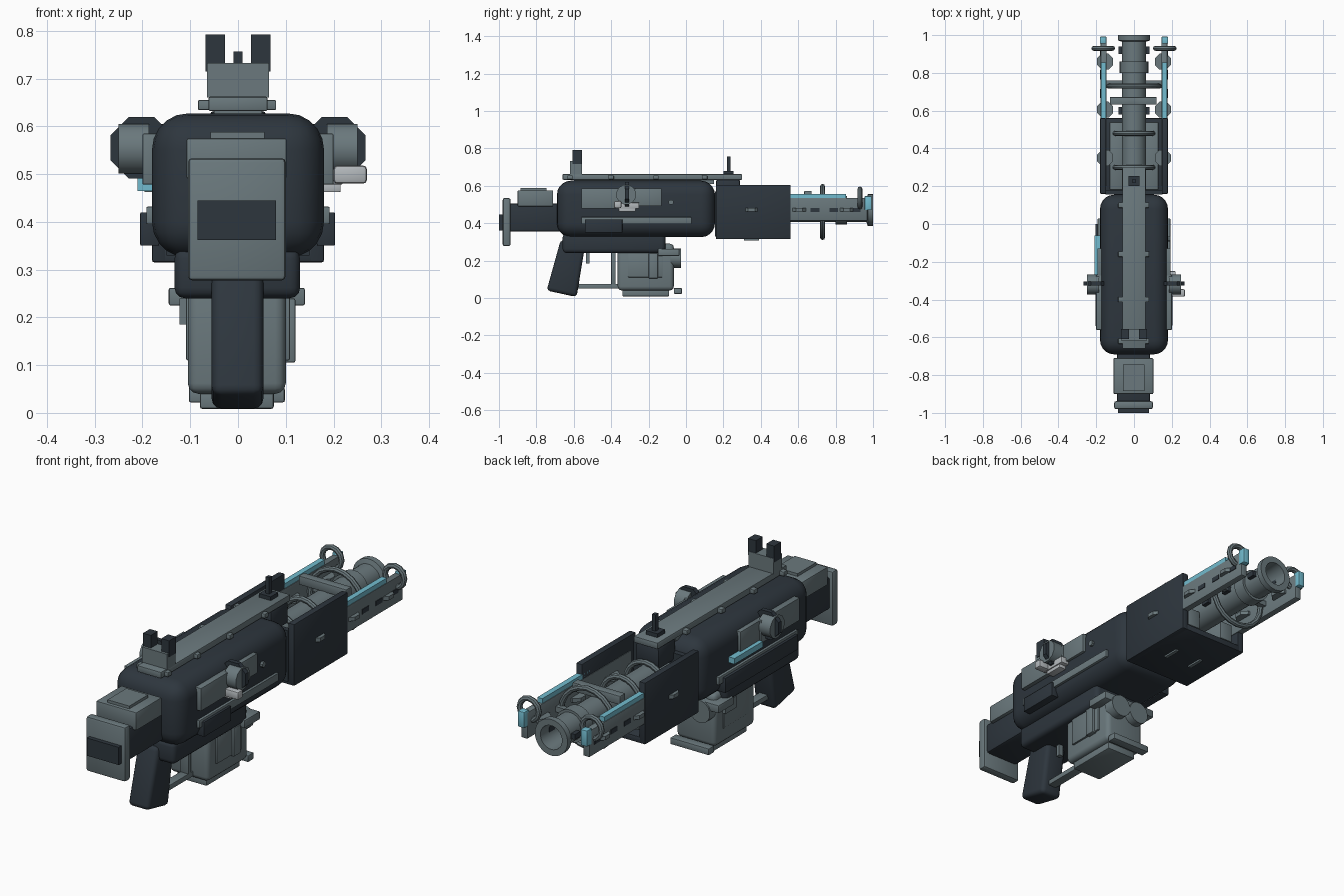
import bpy, bmesh, math
from mathutils import Matrix, Vector

cube = bpy.data.objects.get("Cube")
if cube:
    bpy.data.objects.remove(cube)


def material(name, color):
    m = bpy.data.materials.new(name)
    m.use_nodes = True
    m.diffuse_color = (*color, 1)
    m.node_tree.nodes["Principled BSDF"].inputs["Base Color"].default_value = (*color, 1)
    return m


GREY = material("steel grey", (0.145, 0.19, 0.205))
DARK = material("dark slate", (0.027, 0.037, 0.048))
CYAN = material("glow cyan", (0.17, 0.5, 0.62))
LIGHT = material("pale metal", (0.45, 0.48, 0.5))


def finish(name, bm, mat, smooth=True):
    bmesh.ops.recalc_face_normals(bm, faces=bm.faces)
    mesh = bpy.data.meshes.new(name)
    bm.to_mesh(mesh)
    bm.free()
    mesh.materials.append(mat)
    if smooth:
        mesh.shade_smooth()
        mesh.set_sharp_from_angle(angle=math.radians(35))
    ob = bpy.data.objects.new(name, mesh)
    bpy.context.collection.objects.link(ob)
    return ob


def bevel_all(bm, width, seg):
    if width:
        bmesh.ops.bevel(bm, geom=bm.edges[:], offset=width, segments=seg,
                        profile=0.5, affect='EDGES')


def box(name, x, y, z, mat, bevel=0, seg=2):
    """Box from (low, high) pairs on each axis."""
    bm = bmesh.new()
    bmesh.ops.create_cube(bm, size=1)
    for v in bm.verts:
        v.co = Vector([(r[0] + r[1]) / 2 + c * (r[1] - r[0]) for r, c in zip((x, y, z), v.co)])
    bevel_all(bm, bevel, seg)
    return finish(name, bm, mat, bevel > 0)


def mirrored(name, x, y, z, mat, bevel=0):
    box("left_" + name, x, y, z, mat, bevel)
    box("right_" + name, (-x[1], -x[0]), y, z, mat, bevel)


def cylinder(name, center, radius, depth, axis, mat, sides=16):
    bm = bmesh.new()
    turn = {'X': Matrix.Rotation(math.pi / 2, 4, 'Y'),
            'Y': Matrix.Rotation(math.pi / 2, 4, 'X'), 'Z': Matrix()}[axis]
    spin = Matrix.Rotation(math.pi / sides, 4, 'Z')
    bmesh.ops.create_cone(bm, cap_ends=True, segments=sides, radius1=radius, radius2=radius,
                          depth=depth, matrix=Matrix.Translation(center) @ turn @ spin)
    return finish(name, bm, mat, sides > 8)


def lathe(name, center, profile, mat, steps=24):
    """Turn a closed (radius, y) profile about the y axis."""
    bm = bmesh.new()
    vs = [bm.verts.new((r, h, 0)) for r, h in profile]
    es = [bm.edges.new((vs[i - 1], vs[i])) for i in range(len(vs))]
    bmesh.ops.spin(bm, geom=vs + es, cent=(0, 0, 0), axis=(0, 1, 0),
                   angle=math.tau, steps=steps)
    bmesh.ops.remove_doubles(bm, verts=bm.verts, dist=0.0001)
    bmesh.ops.translate(bm, verts=bm.verts, vec=center)
    return finish(name, bm, mat)


def ring(name, center, major, minor, mat, steps):
    pts = [(major + minor * math.cos(math.tau * i / 8), minor * math.sin(math.tau * i / 8))
           for i in range(8)]
    return lathe(name, center, pts, mat, steps)


# receiver body and lower frame
box("receiver_body", (-.18, .18), (-.69, .155), (.325, .627), DARK, .075, 5)
box("lower_frame", (-.133, .13), (-.66, -.11), (.24, .345), DARK, .022, 3)

# raked grip
bm = bmesh.new()
side = [bm.verts.new((-.055, y, z)) for y, z in
        ((-.67, .31), (-.535, .31), (-.585, .005), (-.745, .04))]
face = bm.faces.new(side)
ext = bmesh.ops.extrude_face_region(bm, geom=[face])
bmesh.ops.translate(bm, vec=(.108, 0, 0),
                    verts=[g for g in ext["geom"] if isinstance(g, bmesh.types.BMVert)])
bmesh.ops.recalc_face_normals(bm, faces=bm.faces)
bevel_all(bm, .02, 3)
finish("grip", bm, DARK)

# trigger and guard
box("trigger", (-.012, .012), (-.535, -.515), (.185, .25), GREY)
box("trigger_guard_base", (-.022, .022), (-.6, -.36), (.05, .075), GREY, .004)
box("trigger_guard_post", (-.022, .022), (-.4, -.377), (.06, .25), GREY, .004)

# stock
box("stock_neck", (-.09, .085), (-.96, -.66), (.355, .505), DARK, .012)
box("stock_cheek", (-.108, .102), (-.9, -.71), (.49, .575), GREY, .005)
box("stock_cheek_cap", (-.058, .055), (-.885, -.745), (.54, .588), GREY)
box("butt_plate", (-.105, .1), (-.98, -.938), (.277, .534), GREY, .01)
box("butt_pad", (-.085, .08), (-1, -.975), (.362, .445), DARK)

# top rail and its pins
box("top_rail", (-.062, .062), (-.66, .3), (.632, .662), GREY, .004)
box("top_rail_base", (-.05, .05), (-.6, .15), (.61, .635), GREY)
for i, y in enumerate((-.62, -.4, -.16, .1)):
    box(f"rail_pin_{i}", (-.084, .08), (y - .014, y + .014), (.634, .655), GREY, .003)

# sights
box("rear_sight_base", (-.065, .065), (-.62, -.555), (.66, .733), GREY)
mirrored("rear_sight_post", (.027, .068), (-.608, -.557), (.715, .792), DARK)
box("front_sight_mount", (-.06, .06), (.16, .29), (.53, .633), DARK, .012)
box("front_sight_base", (-.03, .03), (.2, .255), (.655, .68), DARK)
box("front_sight_post", (-.009, .009), (.218, .238), (.67, .757), DARK)

# open-topped handguard
mirrored("handguard_wall", (.148, .18), (.16, .56), (.315, .605), DARK, .005)
box("handguard_floor", (-.17, .17), (.16, .56), (.315, .345), DARK, .005)
box("handguard_back", (-.15, .15), (.155, .18), (.33, .57), DARK)
mirrored("handguard_liner", (.06, .13), (.18, .54), (.36, .45), GREY, .006)

# barrel with hollow muzzle
lathe("barrel", (0, 0, .47), [(.064, .12), (.064, .965), (.085, .972), (.085, 1),
                              (.056, 1), (.05, .86), (.002, .86), (.002, .12)], GREY, 28)
lathe("barrel_collar", (0, 0, .47), [(.076, .8), (.076, .86), (.06, .86), (.06, .8)], GREY)
ring("barrel_hoop", (0, .73, .46), .137, .013, GREY, 20)
for i, y in enumerate((.3, .48)):
    ring(f"inner_hoop_{i}", (0, y, .455), .1, .013, GREY, 20)
box("barrel_clamp", (-.128, .12), (.632, .672), (.53, .572), GREY, .004)
box("barrel_crossbar", (-.165, .165), (.735, .76), (.46, .485), GREY)
for i, y in enumerate((.6, .74, .92)):
    mirrored(f"barrel_lug_{i}", (.05, .082), (y - .02, y + .02), (.458, .483), DARK)

# side emitter rails
mirrored("emitter_rail", (.145, .177), (.2, .97), (.412, .535), GREY, .004)
mirrored("emitter_strip", (.148, .174), (.5, .855), (.53, .557), CYAN)
mirrored("emitter_tip", (.146, .18), (.955, .992), (.47, .545), CYAN, .004)
for s, label in ((1, "left"), (-1, "right")):
    ring(label + "_emitter_ring", (s * .163, .93, .533), .05, .013, GREY, 12)
    for i, y in enumerate((.35, .605, .86)):
        cylinder(f"{label}_rail_disc_{i}", (s * .153, y, .472), .046, .018, 'Z', GREY, 8)
    for i, y in enumerate((.69, .79, .91)):
        cx = s * .177
        box(f"{label}_rail_slot_{i}", (cx - .003, cx + .003), (y - .024, y + .024),
            (.46, .482), DARK)
    box(label + "_floor_fin", (s * .07 - .008, s * .07 + .008), (.31, .39), (.307, .35), GREY)

# magazine
box("magazine", (-.105, .1), (-.365, -.065), (.04, .29), GREY, .022, 3)
mirrored("magazine_panel", (.09, .109), (-.31, -.125), (.11, .245), GREY, .004)
box("magazine_base", (-.08, .075), (-.34, -.09), (.008, .05), GREY, .006)
box("magazine_foot", (-.103, .098), (-.065, -.022), (.022, .053), GREY, .004)
box("magazine_bar", (-.145, .14), (-.15, -.035), (.225, .262), GREY, .004)
box("magazine_side_strip", (.095, .12), (-.2, -.15), (.105, .24), GREY, .004)
box("magazine_side_block", (-.122, -.095), (-.2, -.12), (.185, .24), GREY)
for s, label in ((1, "left"), (-1, "right")):
    cylinder(label + "_magazine_cap", (s * .052, -.055, .213), .053, .055, 'Y', GREY, 16)

# flank panels, rails and knobs
mirrored("flank_panel", (.165, .2), (-.56, -.27), (.478, .585), GREY, .003)
mirrored("flank_panel_front", (.165, .193), (-.28, -.13), (.492, .585), GREY, .003)
mirrored("flank_rail", (.165, .192), (-.56, .03), (.395, .432), GREY, .003)
box("left_flank_box", (.165, .203), (-.54, -.34), (.35, .42), DARK, .003)
box("right_flank_box", (-.205, -.165), (-.54, .0), (.35, .42), DARK, .003)
box("right_flank_glow", (-.21, -.18), (-.27, -.06), (.465, .492), CYAN)
for s, label in ((1, "left"), (-1, "right")):
    cylinder(label + "_flank_knob", (s * .218, -.32, .553), .054, .064, 'X', GREY, 12)
    cylinder(label + "_knob_fin", (s * .202, -.315, .555), .07, .022, 'Y', DARK, 8)
cylinder("flank_bolt", (.182, -.08, .512), .014, .02, 'X', GREY, 8)

# charging handle on the model's left
box("charging_handle_slide", (.17, .22), (-.375, -.25), (.478, .51), LIGHT, .004)
box("charging_handle_lower", (.17, .215), (-.36, -.27), (.462, .482), LIGHT, .003)
box("charging_handle_grip", (.2, .27), (-.385, -.345), (.48, .518), LIGHT, .008)
